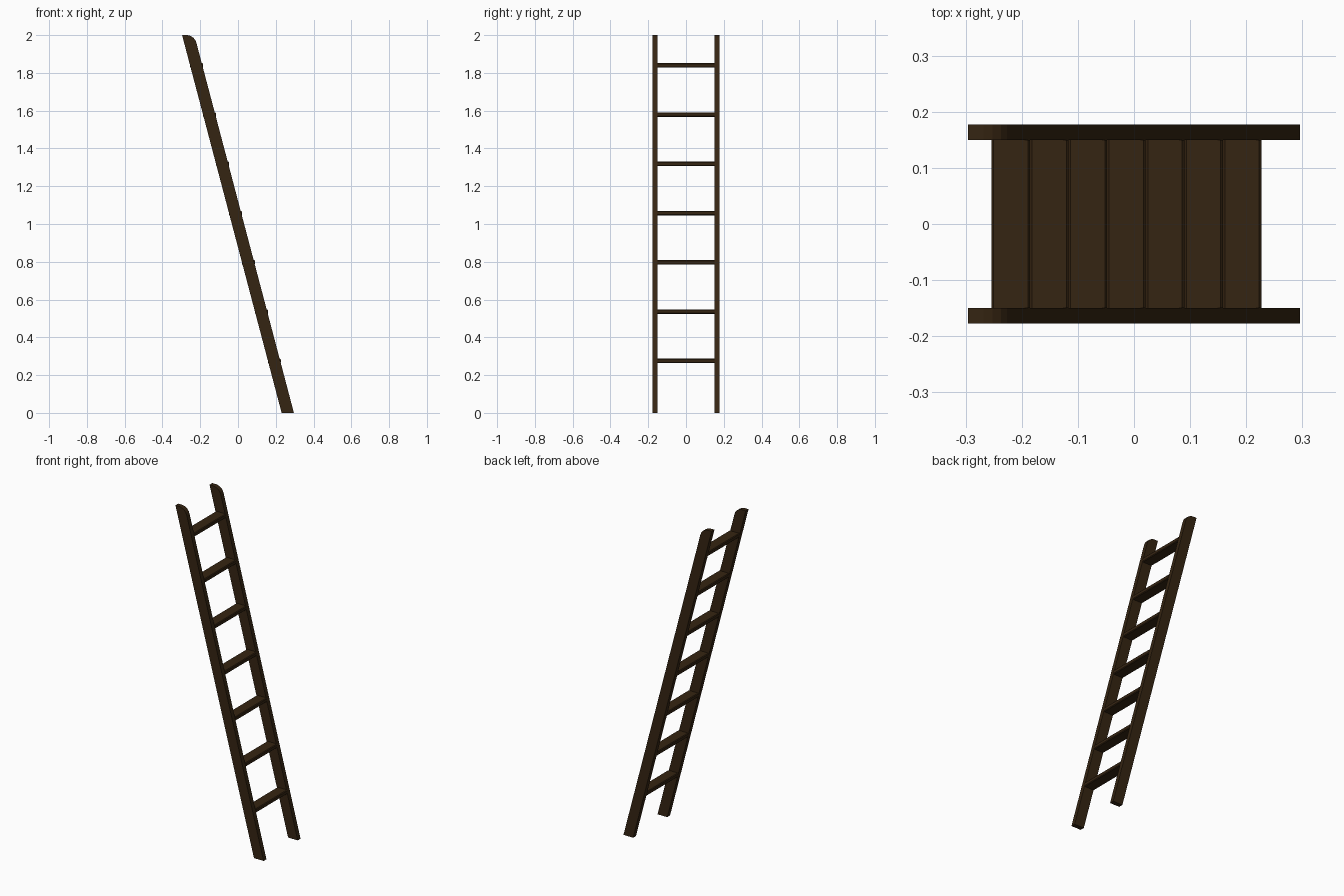
import bpy, bmesh

if "Cube" in bpy.data.objects:
    bpy.data.objects.remove(bpy.data.objects["Cube"])

wood = bpy.data.materials.new("dark_brown_wood")
wood.diffuse_color = (0.036, 0.018, 0.006, 1)
wood.use_nodes = True
wood.node_tree.nodes["Principled BSDF"].inputs["Base Color"].default_value = wood.diffuse_color

SLOPE = -0.2635          # lean of the ladder: x per unit of z


def prism(name, profile, y0, y1, bevel=0.0):
    """Extrude an x-z profile from y0 to y1."""
    bm = bmesh.new()
    face = bm.faces.new([bm.verts.new((x, y0, z)) for x, z in profile])
    ext = bmesh.ops.extrude_face_region(bm, geom=[face])
    verts = [g for g in ext["geom"] if isinstance(g, bmesh.types.BMVert)]
    bmesh.ops.translate(bm, verts=verts, vec=(0, y1 - y0, 0))
    if bevel:
        # chamfer only the long edges
        edges = [e for e in bm.edges if abs(e.verts[0].co.y - e.verts[1].co.y) > 0.01]
        bmesh.ops.bevel(bm, geom=edges, offset=bevel, segments=1, affect='EDGES')
    bmesh.ops.recalc_face_normals(bm, faces=bm.faces)
    mesh = bpy.data.meshes.new(name)
    bm.to_mesh(mesh)
    bm.free()
    mesh.materials.append(wood)
    obj = bpy.data.objects.new(name, mesh)
    bpy.context.collection.objects.link(obj)
    return obj


# Leaning side rails with a rounded upper corner
rail = [(0.231, 0), (0.296, 0), (-0.220, 1.958), (-0.226, 1.974),
        (-0.237, 1.987), (-0.252, 1.996), (-0.268, 2.0), (-0.296, 2.0)]
prism("front_rail", rail, -0.177, -0.150)
prism("back_rail", rail, 0.150, 0.177)

# Seven level treads between the rails
for i in range(7):
    z = 0.275 + i * 0.2608
    x = 0.1925 + SLOPE * (z - 0.275)
    w, h = 0.0345, 0.012
    prism(f"rung_{i + 1}", [(x - w, z - h), (x + w, z - h), (x + w, z + h), (x - w, z + h)],
          -0.150, 0.150, 0.004)
